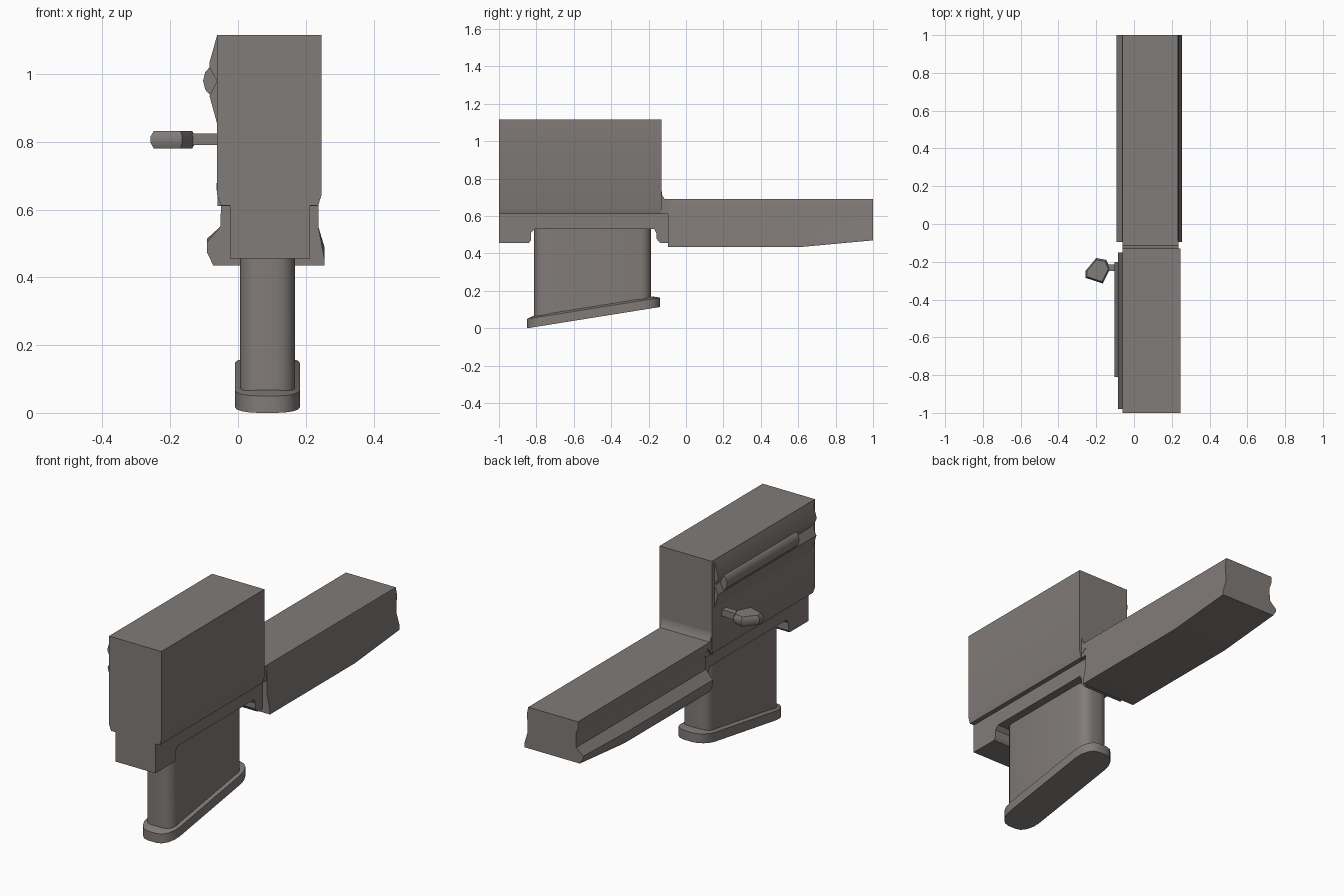
import bpy, bmesh, math

if "Cube" in bpy.data.objects:
    bpy.data.objects.remove(bpy.data.objects["Cube"])

mat = bpy.data.materials.new("warm_grey")
mat.diffuse_color = (0.22, 0.2, 0.19, 1)
mat.use_nodes = True
mat.node_tree.nodes["Principled BSDF"].inputs["Base Color"].default_value = mat.diffuse_color


def loft(name, rings, smooth=35):
    """Skin equal-length closed rings of points and cap both ends."""
    bm = bmesh.new()
    loops = [[bm.verts.new(p) for p in ring] for ring in rings]
    n = len(loops[0])
    for a, b in zip(loops, loops[1:]):
        for i in range(n):
            j = (i + 1) % n
            bm.faces.new((a[i], a[j], b[j], b[i]))
    bm.faces.new(loops[0])
    bm.faces.new(loops[-1])
    bmesh.ops.recalc_face_normals(bm, faces=bm.faces)
    me = bpy.data.meshes.new(name)
    bm.to_mesh(me)
    bm.free()
    me.materials.append(mat)
    ob = bpy.data.objects.new(name, me)
    bpy.context.collection.objects.link(ob)
    bpy.ops.object.select_all(action='DESELECT')
    ob.select_set(True)
    bpy.context.view_layer.objects.active = ob
    if smooth:
        bpy.ops.object.shade_smooth_by_angle(angle=math.radians(smooth))
    return ob


def along_y(name, xz, ys, smooth=20):
    return loft(name, [[(x, y, z) for x, z in xz] for y in ys], smooth)


def along_x(name, yz, xs, smooth=20):
    return loft(name, [[(x, y, z) for y, z in yz] for x in xs], smooth)


def rounded(cx, cy, hx, hy, rx, ry, seg=4):
    """Rounded rectangle in plan with elliptical corners."""
    pts = []
    for q, (sx, sy) in enumerate([(1, 1), (-1, 1), (-1, -1), (1, -1)]):
        for k in range(seg + 1):
            a = math.pi / 2 * (q + k / seg)
            pts.append((cx + sx * (hx - rx) + rx * math.cos(a),
                        cy + sy * (hy - ry) + ry * math.sin(a)))
    return pts


# Upper housing, narrowing slightly along its lower edge
along_y("upper_housing", [(-0.062, 1.115), (0.247, 1.115), (0.247, 0.645), (0.237, 0.612),
                          (-0.05, 0.612), (-0.062, 0.645)], [-1, -0.13])

# Small fillet where the housing meets the forward guard
along_x("housing_fillet", [(-0.14, 0.735), (-0.13, 0.735), (-0.127, 0.71), (-0.112, 0.688),
                           (-0.08, 0.68), (-0.14, 0.61)], [-0.06, 0.235], 40)

# Lower housing with stepped underside
along_x("lower_housing", [(-1, 0.62), (-1, 0.455), (-0.84, 0.455), (-0.83, 0.47), (-0.83, 0.51),
                          (-0.81, 0.53), (-0.17, 0.53), (-0.157, 0.505), (-0.157, 0.477),
                          (-0.137, 0.455), (-0.085, 0.455), (-0.085, 0.62)], [-0.024, 0.212])

# Forward guard: straight sides flaring out near the base, underside rising at the far end
rings = []
for y, base in [(-0.095, 0.435), (0.62, 0.435), (1, 0.47)]:
    k = base - 0.435
    rings.append([(x, y, z) for x, z in [
        (-0.062, 0.69), (0.232, 0.69), (0.238, 0.66), (0.237, 0.55),
        (0.255, 0.455 + k), (0.255, base), (-0.073, base), (-0.092, 0.475 + k * 0.7),
        (-0.092, 0.503 + k * 0.3), (-0.052, 0.55), (-0.05, 0.62), (-0.064, 0.66)]])
loft("forward_guard", rings, 35)

# Neck joining guard and housing
along_y("guard_neck", [(-0.06, 0.69), (0.232, 0.69), (0.235, 0.612), (-0.05, 0.612)], [-0.135, -0.09])

# Twin ridges on the left wall and the tube lying between them
along_y("side_ridges", [(-0.05, 1.113), (-0.062, 1.113), (-0.084, 1.035), (-0.084, 1.02),
                        (-0.062, 0.98), (-0.084, 0.935), (-0.062, 0.855), (-0.05, 0.855)],
        [-0.98, -0.15])
along_y("side_tube", [(-0.056 + 0.047 * math.cos(math.tau * i / 12),
                       0.98 + 0.052 * math.sin(math.tau * i / 12)) for i in range(12)],
        [-0.81, -0.2], 40)

# Side lever: thin stem and faceted knob with chamfered rims
along_y("lever_stem", [(-0.05, 0.79), (-0.145, 0.79), (-0.145, 0.825), (-0.05, 0.825)],
        [-0.25, -0.215])
knob = [(-0.258, -0.285), (-0.258, -0.25), (-0.2, -0.18), (-0.147, -0.19),
        (-0.125, -0.235), (-0.165, -0.315), (-0.21, -0.3)]
cx, cy = -0.195, -0.245
loft("lever_knob", [[(cx + (x - cx) * s, cy + (y - cy) * s, z) for x, y in knob]
                    for z, s in [(0.78, 0.85), (0.797, 1), (0.816, 1), (0.832, 0.85)]], 35)

# Magazine with rounded upright corners
plan = rounded(0.087, -0.5, 0.081, 0.312, 0.055, 0.055)
loft("magazine", [[(x, y, 0.07 + 0.155 * (y + 0.85) - 0.03) for x, y in plan],
                  [(x, y, 0.535) for x, y in plan]], 40)

# Slanted base plate with a bevelled top rim
rings = []
for grow, lift in [(0, 0), (0, 0.05), (-0.018, 0.062)]:
    ring = rounded(0.087, -0.495, 0.0955 + grow, 0.355 + grow * 2, 0.07, 0.1)
    rings.append([(x, y, (y + 0.85) * 0.16 + lift) for x, y in ring])
loft("magazine_base", rings, 35)
